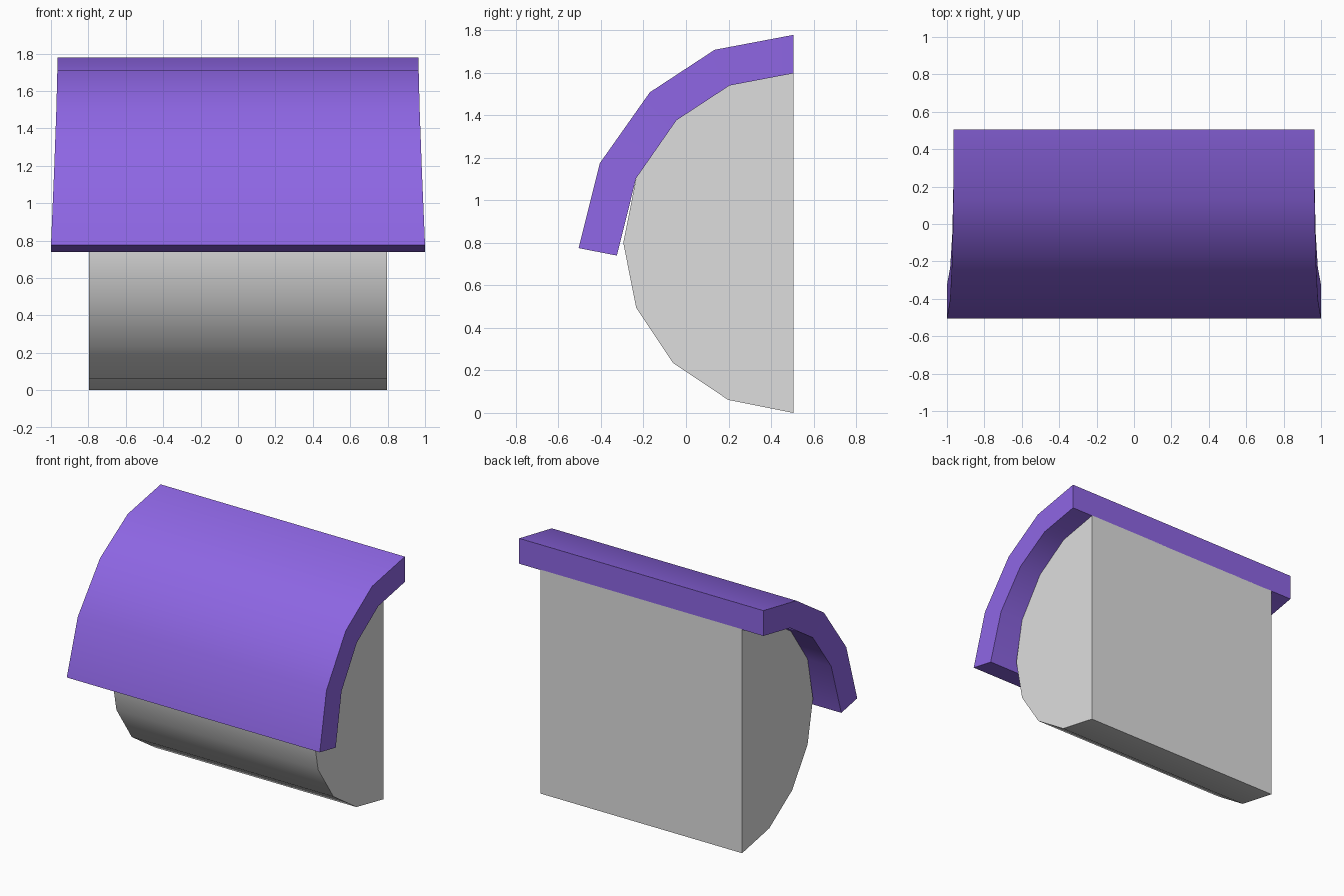
import bpy, bmesh, math

if "Cube" in bpy.data.objects:
    bpy.data.objects.remove(bpy.data.objects["Cube"])


def srgb(r, g, b):
    f = lambda c: c / 12.92 if c <= 0.04045 else ((c + 0.055) / 1.055) ** 2.4
    return (f(r / 255), f(g / 255), f(b / 255), 1)


def material(name, colour):
    m = bpy.data.materials.new(name)
    m.diffuse_color = colour
    m.use_nodes = True
    m.node_tree.nodes["Principled BSDF"].inputs["Base Color"].default_value = m.diffuse_color
    return m


def extrude_profile(name, profile, mat):
    """Closed (y, z, half_width) profile spanned across x, symmetric about x = 0."""
    bm = bmesh.new()
    left = [bm.verts.new((-w, y, z)) for y, z, w in profile]
    right = [bm.verts.new((w, y, z)) for y, z, w in profile]
    n = len(profile)
    for i in range(n):
        j = (i + 1) % n
        bm.faces.new((left[i], left[j], right[j], right[i]))
    return bm, left, right


def finish(name, bm, mat):
    bmesh.ops.recalc_face_normals(bm, faces=bm.faces)
    mesh = bpy.data.meshes.new(name)
    bm.to_mesh(mesh)
    bm.free()
    mesh.materials.append(mat)
    ob = bpy.data.objects.new(name, mesh)
    bpy.context.collection.objects.link(ob)
    bpy.ops.object.select_all(action='DESELECT')
    ob.select_set(True)
    bpy.context.view_layer.objects.active = ob
    bpy.ops.object.shade_smooth_by_angle(angle=math.radians(30))


purple = material("purple", srgb(142, 102, 228))
grey = material("light grey", srgb(222, 222, 222))

# Half-cylinder body: flat at the back, eight facets round the front
body = []
for i in range(9):
    a = math.pi * i / 8
    body.append((0.505 - 0.8 * math.sin(a), 0.8 + 0.8 * math.cos(a), 0.797))
bm, left, right = extrude_profile("body", body, grey)
bm.faces.new(left)
bm.faces.new(right)
finish("body", bm, grey)

# Curved hood over the upper front, flaring slightly wider toward its lower lip
widths = (0.965, 0.966, 0.971, 0.983, 1.0)
outer = ((0.505, 1.778), (0.135, 1.708), (-0.17, 1.508), (-0.405, 1.175), (-0.505, 0.775))
inner = ((0.505, 1.597), (0.205, 1.54), (-0.045, 1.376), (-0.235, 1.103), (-0.325, 0.74))
hood = [(y, z, w) for (y, z), w in zip(outer, widths)]
hood += [(y, z, w) for (y, z), w in reversed(list(zip(inner, widths)))]
bm, left, right = extrude_profile("hood", hood, purple)
for side in (left, right):
    for i in range(4):
        bm.faces.new((side[i], side[i + 1], side[8 - i], side[9 - i]))
finish("hood", bm, purple)
